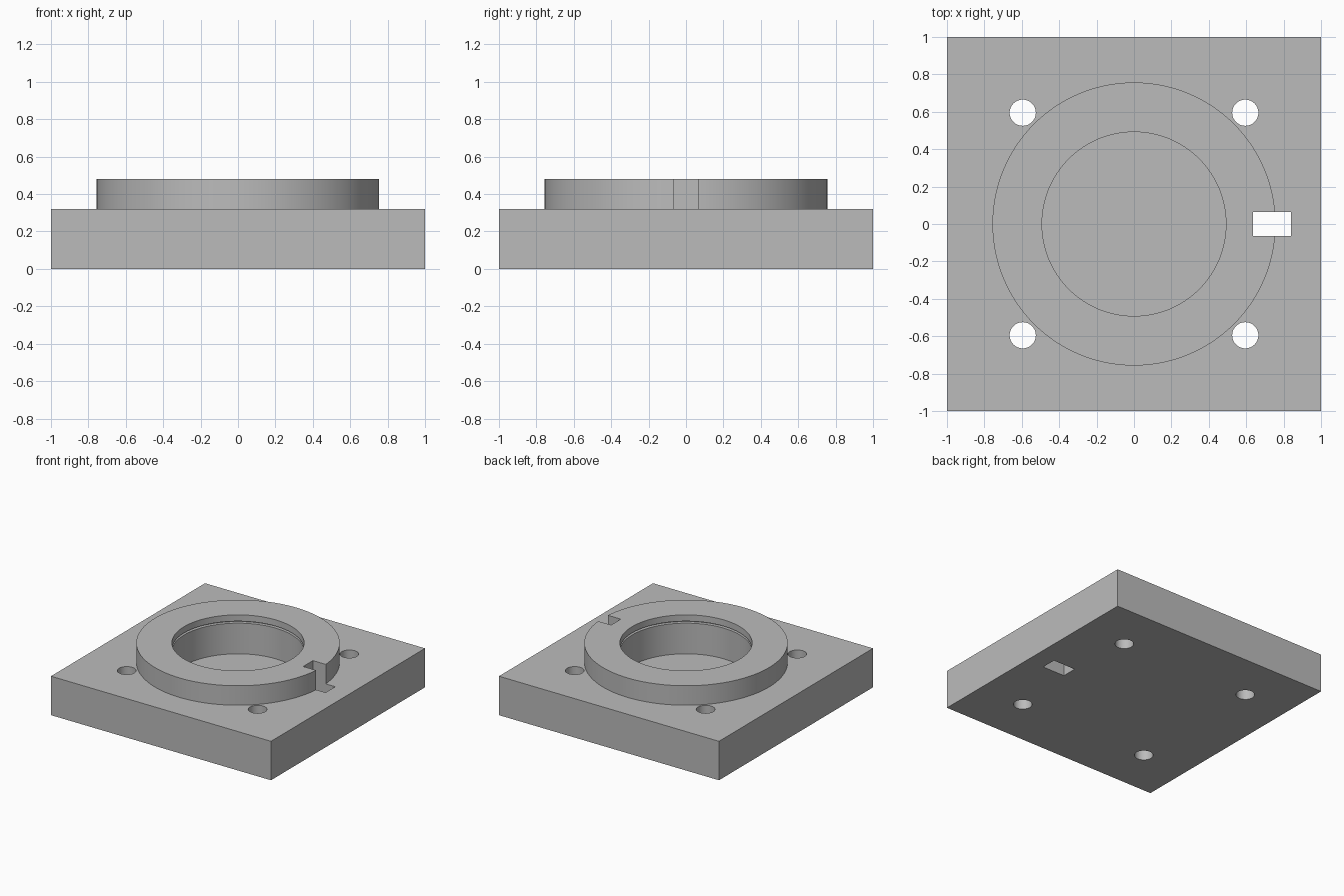
import bpy, bmesh, math

if "Cube" in bpy.data.objects:
    bpy.data.objects.remove(bpy.data.objects["Cube"])

SIDES = 128
PLATE_TOP, FLANGE_TOP, BORE_FLOOR = 0.32, 0.48, 0.16
BORE_R, GROOVE_R = 0.492, 0.52

grey = bpy.data.materials.new("machined grey")
grey.use_nodes = True
colour = (0.5, 0.5, 0.5, 1)
grey.diffuse_color = colour
grey.node_tree.nodes["Principled BSDF"].inputs["Base Color"].default_value = colour


def make_object(name, bm):
    bmesh.ops.recalc_face_normals(bm, faces=bm.faces)
    mesh = bpy.data.meshes.new(name)
    bm.to_mesh(mesh)
    bm.free()
    mesh.materials.append(grey)
    obj = bpy.data.objects.new(name, mesh)
    bpy.context.collection.objects.link(obj)
    return obj


def box(name, x0, x1, half_y, z0, z1):
    bm = bmesh.new()
    bmesh.ops.create_cube(bm, size=1)
    bmesh.ops.scale(bm, vec=(x1 - x0, 2 * half_y, z1 - z0), verts=bm.verts)
    bmesh.ops.translate(bm, vec=((x0 + x1) / 2, 0, (z0 + z1) / 2), verts=bm.verts)
    return make_object(name, bm)


def turned(name, profile, x=0, y=0, sides=SIDES):
    """Closed solid of revolution from (radius, z) rings, bottom to top."""
    bm = bmesh.new()
    rings = []
    for r, z in profile:
        angles = [2 * math.pi * i / sides for i in range(sides)]
        rings.append([bm.verts.new((x + r * math.cos(a), y + r * math.sin(a), z)) for a in angles])
    for low, high in zip(rings, rings[1:]):
        for i in range(sides):
            j = (i + 1) % sides
            bm.faces.new((low[i], low[j], high[j], high[i]))
    bm.faces.new(rings[0])
    bm.faces.new(rings[-1])
    return make_object(name, bm)


def combine(target, tool, operation):
    mod = target.modifiers.new(tool.name, "BOOLEAN")
    mod.operation = operation
    mod.solver = "EXACT"
    mod.object = tool
    bpy.context.view_layer.objects.active = target
    bpy.ops.object.modifier_apply(modifier=mod.name)
    bpy.data.objects.remove(tool)


# Square base plate with the round raised flange
housing = box("flanged_base_plate", -1, 1, 1, 0, PLATE_TOP)
flange = turned("raised_flange", [(0.757, 0.2), (0.757, FLANGE_TOP)])
combine(housing, flange, "UNION")

# Blind bore with a thin retaining groove under the lip
bore = turned("bore", [(BORE_R, BORE_FLOOR), (BORE_R, 0.412), (GROOVE_R, 0.412),
                       (GROOVE_R, 0.428), (BORE_R, 0.428), (BORE_R, 0.6)])
combine(housing, bore, "DIFFERENCE")

# Four bolt holes
for sx in (-1, 1):
    for sy in (-1, 1):
        hole = turned("bolt_hole", [(0.07, -0.1), (0.07, 0.6)], sx * 0.595, sy * 0.595, 48)
        combine(housing, hole, "DIFFERENCE")

# Key slot through the flange edge and plate
combine(housing, box("key_slot", 0.637, 0.84, 0.063, -0.1, 0.6), "DIFFERENCE")

# Smooth round walls, crisp edges
bpy.ops.object.select_all(action="DESELECT")
housing.select_set(True)
bpy.context.view_layer.objects.active = housing
bpy.ops.object.shade_smooth_by_angle(angle=math.radians(30))
